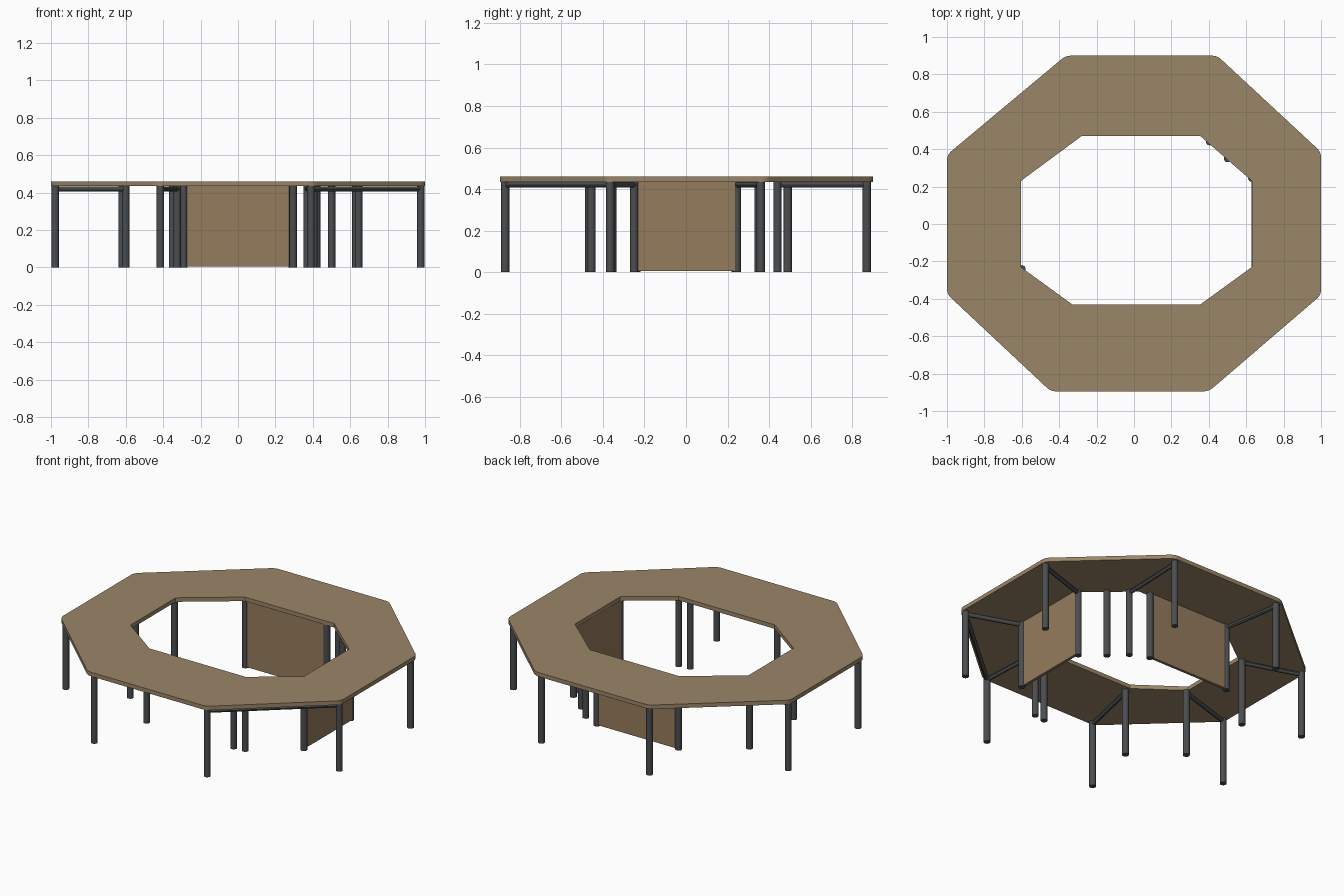
import bpy, bmesh
from mathutils import Vector

if "Cube" in bpy.data.objects:
    bpy.data.objects.remove(bpy.data.objects["Cube"])

TOP_Z, UNDER_Z = 0.46, 0.434


def material(name, rgb):
    m = bpy.data.materials.new(name)
    m.diffuse_color = (*rgb, 1)
    m.use_nodes = True
    m.node_tree.nodes["Principled BSDF"].inputs["Base Color"].default_value = m.diffuse_color
    return m


wood = material("wood", (0.33, 0.24, 0.14))
panel_wood = material("panel_wood", (0.30, 0.20, 0.11))
metal = material("dark_metal", (0.07, 0.075, 0.08))


def add_object(name, bm, mat):
    bmesh.ops.recalc_face_normals(bm, faces=bm.faces)
    me = bpy.data.meshes.new(name)
    bm.to_mesh(me)
    bm.free()
    me.materials.append(mat)
    ob = bpy.data.objects.new(name, me)
    bpy.context.collection.objects.link(ob)
    return ob


def tube(name, a, b, radius, sides=16):
    a, b = Vector(a), Vector(b)
    bpy.ops.mesh.primitive_cylinder_add(
        vertices=sides, radius=radius, depth=(b - a).length, location=(a + b) / 2,
        rotation=(b - a).to_track_quat('Z', 'Y').to_euler())
    ob = bpy.context.object
    ob.name = name
    ob.data.materials.append(metal)
    bpy.ops.object.shade_smooth_by_angle()
    return ob


# Octagonal ring table top
outer = [(-0.365, 0.9), (0.445, 0.9), (1, 0.385), (1, -0.38),
         (0.4, -0.895), (-0.445, -0.895), (-1, -0.375), (-1, 0.37)]
inner = [(-0.28, 0.47), (0.355, 0.47), (0.63, 0.23), (0.63, -0.23),
         (0.355, -0.43), (-0.33, -0.43), (-0.605, -0.23), (-0.605, 0.23)]
bm = bmesh.new()
loops = [[bm.verts.new((x, y, z)) for x, y in ring]
         for ring, z in ((outer, TOP_Z), (inner, TOP_Z), (inner, UNDER_Z), (outer, UNDER_Z))]
for k in range(4):
    p, q = loops[k], loops[(k + 1) % 4]
    for i in range(8):
        j = (i + 1) % 8
        bm.faces.new((p[i], p[j], q[j], q[i]))
# Slightly rounded outer corners
corners = [bm.edges.get((loops[0][i], loops[3][i])) for i in range(8)]
bmesh.ops.bevel(bm, geom=corners, offset=0.025, segments=3, profile=0.5, affect='EDGES')
add_object("table_top", bm, wood)

# Legs at the outer and inner corners, each pair joined by a rail under the top
outer_legs = [(-0.35, 0.87), (0.42, 0.87), (0.977, 0.36), (0.977, -0.365),
              (0.39, -0.87), (-0.415, -0.87), (-0.977, -0.355), (-0.977, 0.355)]
inner_legs = [(-0.29, 0.49), (0.405, 0.44), (0.63, 0.245), (0.645, -0.25),
              (0.37, -0.455), (-0.325, -0.465), (-0.6, -0.24), (-0.62, 0.24)]
extra_legs = [(0.29, 0.49), (0.5, 0.35), (0.295, -0.465)]
for name, spots in (("outer_leg", outer_legs), ("inner_leg", inner_legs), ("extra_leg", extra_legs)):
    for x, y in spots:
        tube(name, (x, y, 0), (x, y, UNDER_Z), 0.02)
for a, b in zip(outer_legs, inner_legs):
    tube("radial_rail", (*a, 0.42), (*b, 0.42), 0.013, 12)

# Rail along the front right edge
tube("edge_rail", (*outer_legs[3], 0.42), (*outer_legs[4], 0.42), 0.013, 12)


# Modesty panels between the inner legs at the back and right
def panel(name, centre, size):
    bpy.ops.mesh.primitive_cube_add(size=1, location=centre)
    ob = bpy.context.object
    ob.name = name
    ob.scale = size
    ob.data.materials.append(panel_wood)


panel("back_panel", (0, 0.49, 0.22), (0.56, 0.018, 0.428))
panel("right_panel", (0.638, 0, 0.22), (0.018, 0.48, 0.428))
